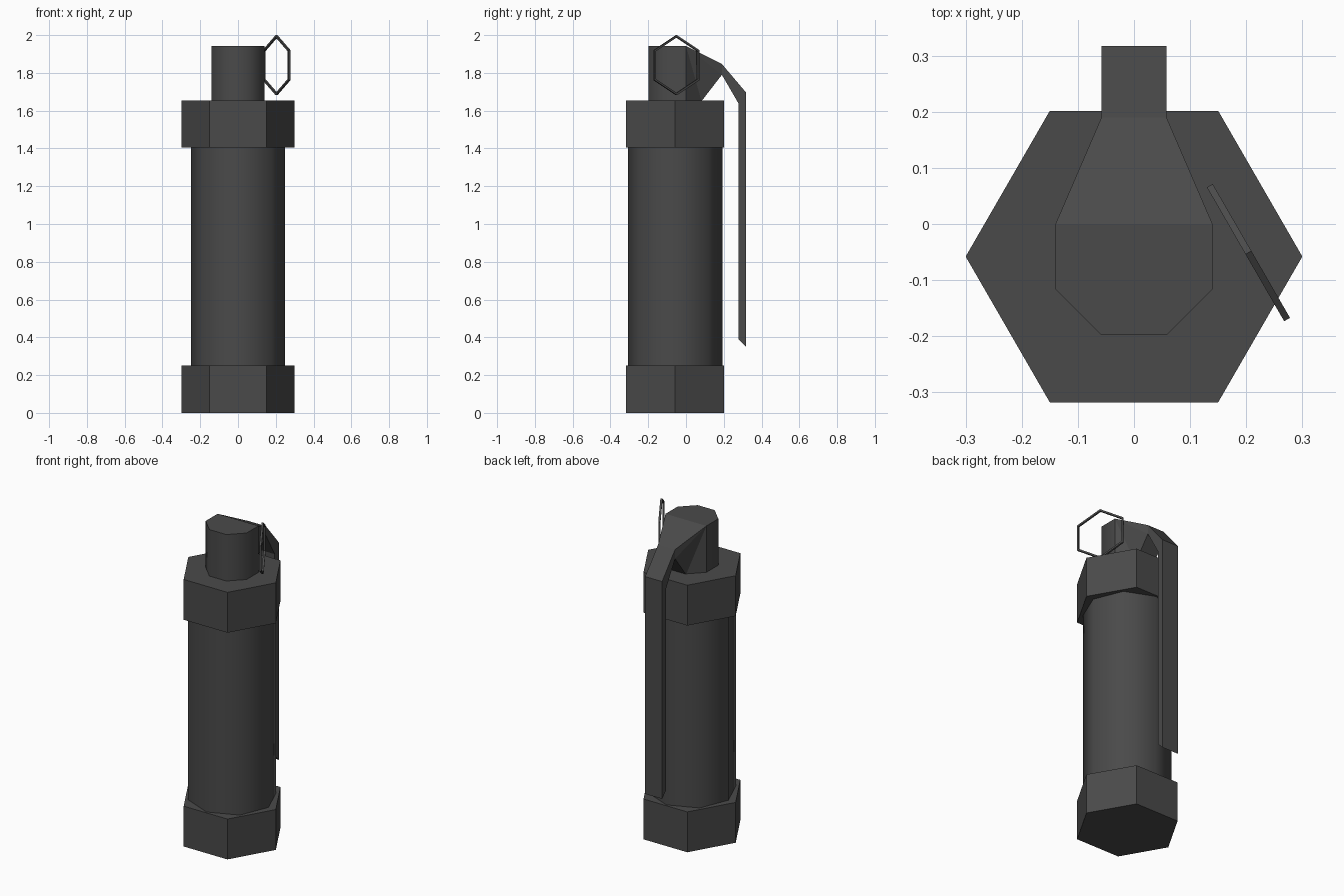
import bpy, bmesh, math
from mathutils import Matrix, Vector

if "Cube" in bpy.data.objects:
    bpy.data.objects.remove(bpy.data.objects["Cube"])

CY = -0.058  # axis of the canister

metal = bpy.data.materials.new("dark_grey_metal")
metal.diffuse_color = (0.068, 0.068, 0.068, 1)
metal.use_nodes = True
metal.node_tree.nodes["Principled BSDF"].inputs["Base Color"].default_value = metal.diffuse_color


def finish(bm, name, smooth_rule=None):
    """Turn a bmesh into an object; smooth the faces picked by the rule."""
    bmesh.ops.recalc_face_normals(bm, faces=bm.faces)
    if smooth_rule:
        for f in bm.faces:
            f.smooth = smooth_rule(f)
        for e in bm.edges:
            e.smooth = len(e.link_faces) == 2 and e.calc_face_angle(0) < math.radians(50)
    me = bpy.data.meshes.new(name)
    bm.to_mesh(me)
    bm.free()
    me.materials.append(metal)
    ob = bpy.data.objects.new(name, me)
    bpy.context.scene.collection.objects.link(ob)
    return ob


def prism(name, sides, radius, z0, z1, smooth=False):
    bm = bmesh.new()
    bmesh.ops.create_cone(bm, cap_ends=True, segments=sides, radius1=radius,
                          radius2=radius, depth=z1 - z0)
    # put a corner on the x axis
    a = max(bm.verts, key=lambda v: v.co.x).co
    turn = Matrix.Rotation(-math.atan2(a.y, a.x), 4, 'Z')
    bmesh.ops.transform(bm, verts=bm.verts,
                        matrix=Matrix.Translation((0, CY, (z0 + z1) / 2)) @ turn)
    finish(bm, name, (lambda f: abs(f.normal.z) < 0.5) if smooth else None)


# canister body and hexagonal end caps
prism("body", 8, 0.25, 0.24, 1.415, smooth=True)
prism("bottom_cap", 6, 0.30, 0.0, 0.25)
prism("top_cap", 6, 0.30, 1.405, 1.655)

# fuze head: octagon whose back side is drawn out into the safety lever
bm = bmesh.new()
Z0, Z1, R = 1.65, 1.943, 0.1515
ring = []
for k in range(8):
    a = math.radians(112.5 + 45 * k)   # starts at the back-left corner
    ring.append((R * math.cos(a), CY + R * math.sin(a)))
bot = [bm.verts.new((x, y, Z0)) for x, y in ring]
top = [bm.verts.new((x, y, Z1)) for x, y in ring[1:7]]
bm.faces.new(bot)
bm.faces.new(top)
for k in range(5):
    bm.faces.new((bot[k + 1], bot[k + 2], top[k + 1], top[k]))

# lever cross-sections: (outer y, outer z), (inner y, inner z)
W = 0.058
sections = [((0.19, 1.847), (0.19, 1.79)),
            ((0.317, 1.697), (0.277, 1.64)),
            ((0.317, 0.35), (0.277, 0.39))]
loops = []
for (yo, zo), (yi, zi) in sections:
    loops.append([bm.verts.new(c) for c in
                  ((-W, yo, zo), (W, yo, zo), (W, yi, zi), (-W, yi, zi))])
s = loops[0]
bm.faces.new((top[0], top[5], s[1], s[0]))       # sloping top
bm.faces.new((bot[0], bot[7], s[2], s[3]))       # sloping underside
for t, b1, b0, so, si in ((top[0], bot[1], bot[0], s[0], s[3]),
                          (top[5], bot[6], bot[7], s[1], s[2])):
    bm.faces.new((t, so, si))
    bm.faces.new((t, si, b0))
    bm.faces.new((t, b0, b1))
for a, b in zip(loops, loops[1:]):
    for i in range(4):
        j = (i + 1) % 4
        bm.faces.new((a[i], a[j], b[j], b[i]))
bm.faces.new(loops[-1])
finish(bm, "fuze_head_and_lever",
       lambda f: abs(f.normal.z) < 0.1 and f.calc_center_median().y < 0.0)

# hexagonal pull ring, standing upright beside the head
bm = bmesh.new()
rows = []
N = 4
for k in range(6):
    a = math.radians(90 + 60 * k)
    d = Vector((math.cos(a), 0, math.sin(a)))
    row = []
    for m in range(N):
        t = math.tau * (m + 0.5) / N
        row.append(bm.verts.new(d * (0.153 + 0.0085 * math.cos(t))
                                + Vector((0, 0.0085 * math.sin(t), 0))))
    rows.append(row)
for k in range(6):
    p, q = rows[k], rows[(k + 1) % 6]
    for m in range(N):
        n = (m + 1) % N
        bm.faces.new((p[m], p[n], q[n], q[m]))
pull = finish(bm, "pull_ring")
pull.location = (0.204, -0.051, 1.841)
pull.rotation_euler = (0, 0, math.radians(-60))
